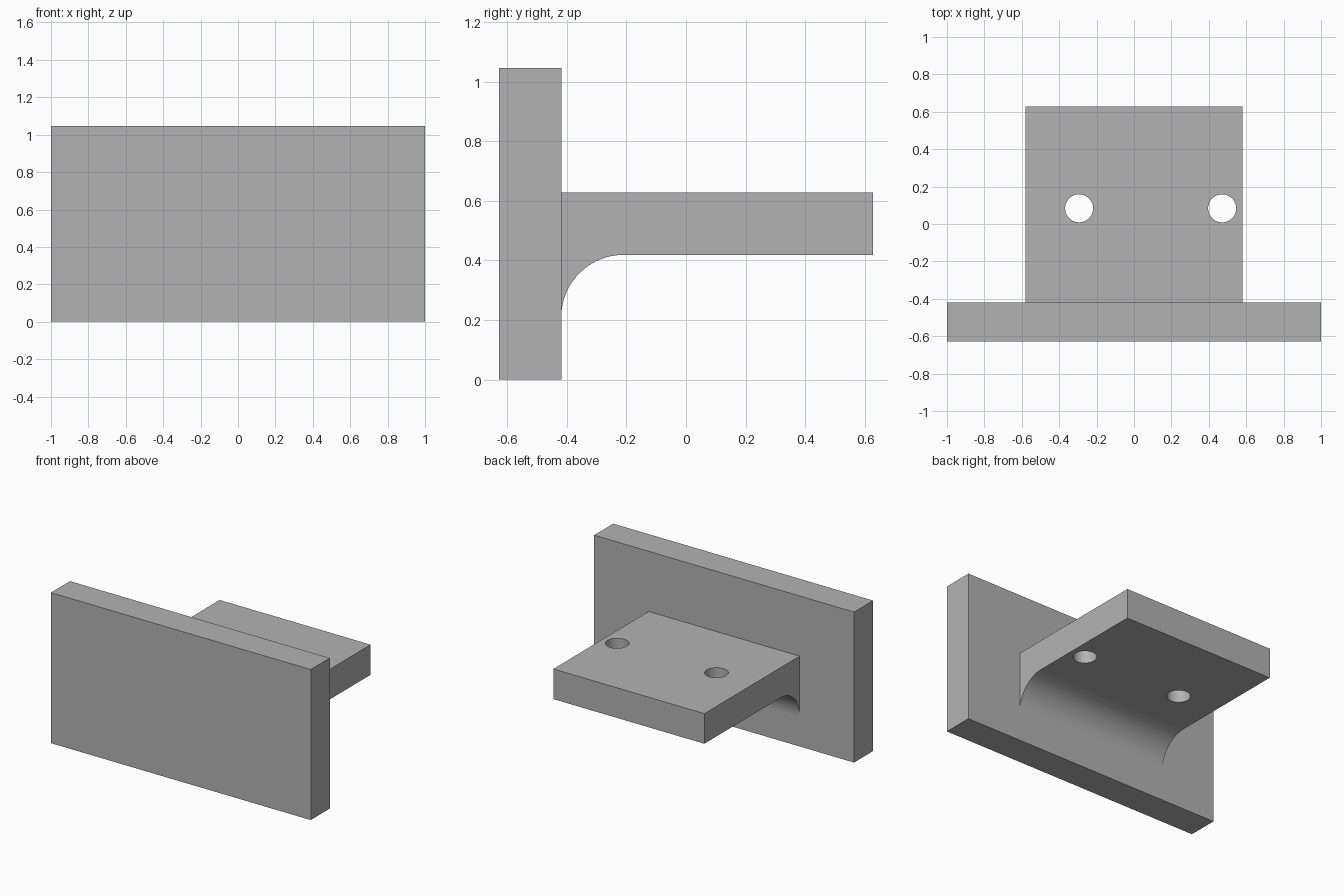
import bpy, bmesh, math
from mathutils import Matrix, Vector

cube = bpy.data.objects.get("Cube")
if cube:
    bpy.data.objects.remove(cube, do_unlink=True)

UNIT = 2 / 191            # model unit, so the plate is 2 wide
WIDTH, HEIGHT, DEPTH = 191 * UNIT, 100 * UNIT, 120 * UNIT
THICK = 20 * UNIT         # wall, shelf and fillet size
SHELF_WIDTH = 111 * UNIT
FRONT, BACK = -DEPTH / 2, DEPTH / 2
WALL = FRONT + THICK      # rear face of the plate

grey = bpy.data.materials.new("mid grey")
grey.use_nodes = True
colour = (0.45, 0.45, 0.45, 1)
grey.diffuse_color = colour
grey.node_tree.nodes["Principled BSDF"].inputs["Base Color"].default_value = colour


def extrude_profile(name, profile, width):
    """Extrude a (y, z) outline along x, centred on x = 0."""
    bm = bmesh.new()
    face = bm.faces.new([bm.verts.new((-width / 2, y, z)) for y, z in profile])
    result = bmesh.ops.extrude_face_region(bm, geom=[face])
    verts = [v for v in result["geom"] if isinstance(v, bmesh.types.BMVert)]
    bmesh.ops.translate(bm, verts=verts, vec=Vector((width, 0, 0)))
    bmesh.ops.recalc_face_normals(bm, faces=bm.faces)
    mesh = bpy.data.meshes.new(name)
    bm.to_mesh(mesh)
    bm.free()
    mesh.materials.append(grey)
    obj = bpy.data.objects.new(name, mesh)
    bpy.context.collection.objects.link(obj)
    return obj


# Upright plate
extrude_profile("upright_plate", [(FRONT, 0), (WALL, 0), (WALL, HEIGHT), (FRONT, HEIGHT)], WIDTH)

# Shelf with a concave fillet under its root
shelf_top, shelf_bottom = 3 * THICK, 2 * THICK
steps = 24
fillet = []
for i in range(steps + 1):
    a = math.pi / 2 * (1 + i / steps)
    fillet.append((WALL + THICK + THICK * math.cos(a), THICK + THICK * math.sin(a)))
shelf = extrude_profile(
    "shelf", [(WALL, shelf_top), (BACK, shelf_top), (BACK, shelf_bottom)] + fillet, SHELF_WIDTH)

# Two round bolt holes through the shelf
bm = bmesh.new()
for x in (-28, 45):
    place = Matrix.Translation((x * UNIT, 8 * UNIT, (shelf_top + shelf_bottom) / 2))
    bmesh.ops.create_cone(bm, cap_ends=True, segments=48, radius1=7.15 * UNIT,
                          radius2=7.15 * UNIT, depth=2 * THICK, matrix=place)
mesh = bpy.data.meshes.new("hole_cutter")
bm.to_mesh(mesh)
bm.free()
mesh.materials.append(grey)
cutter = bpy.data.objects.new("hole_cutter", mesh)
bpy.context.collection.objects.link(cutter)

cut = shelf.modifiers.new("bolt_holes", "BOOLEAN")
cut.operation = "DIFFERENCE"
cut.solver = "EXACT"
cut.object = cutter
bpy.context.view_layer.objects.active = shelf
shelf.select_set(True)
bpy.ops.object.modifier_apply(modifier=cut.name)
bpy.data.objects.remove(cutter, do_unlink=True)

# Smooth the fillet and hole walls, keep the edges sharp
bpy.ops.object.select_all(action="DESELECT")
shelf.select_set(True)
bpy.context.view_layer.objects.active = shelf
bpy.ops.object.shade_smooth_by_angle(angle=math.radians(30))
